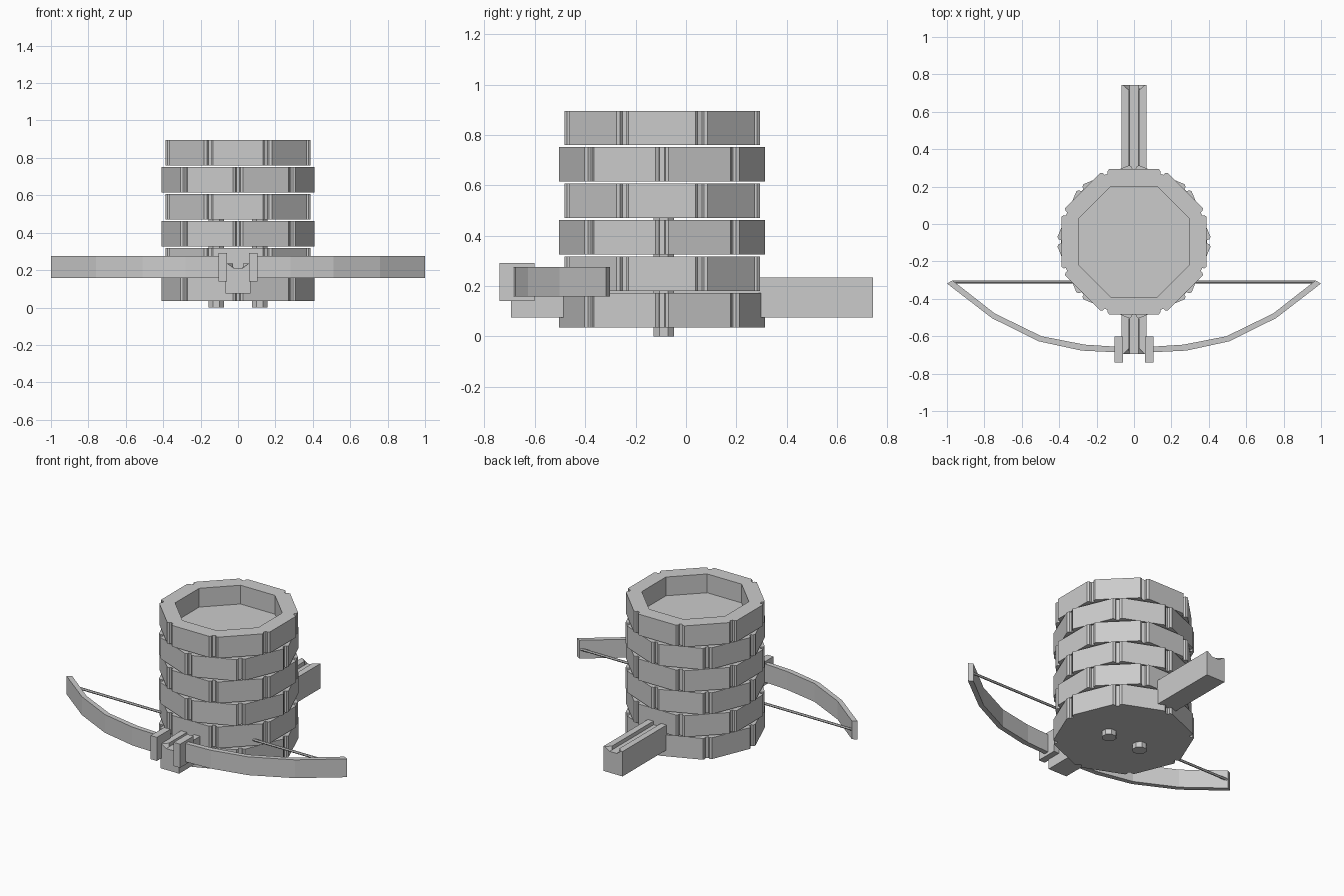
import bpy, bmesh
from math import cos, sin, pi
from mathutils import Vector

if "Cube" in bpy.data.objects:
    bpy.data.objects.remove(bpy.data.objects["Cube"])

CY = -0.095  # tower centre in y


def finish(bm, name):
    bmesh.ops.recalc_face_normals(bm, faces=bm.faces)
    me = bpy.data.meshes.new(name)
    bm.to_mesh(me)
    bm.free()
    ob = bpy.data.objects.new(name, me)
    bpy.context.collection.objects.link(ob)
    return ob


def loft(name, rings):
    """Closed solid through equal-length rings of points, capped at both ends."""
    bm = bmesh.new()
    vs = [[bm.verts.new(p) for p in r] for r in rings]
    n = len(vs[0])
    for a, b in zip(vs, vs[1:]):
        for i in range(n):
            bm.faces.new((a[i], a[(i + 1) % n], b[(i + 1) % n], b[i]))
    bm.faces.new(vs[0])
    bm.faces.new(vs[-1])
    return finish(bm, name)


def prism(name, pts, z0, z1):
    return loft(name, [[(x, y, z) for x, y in pts] for z in (z0, z1)])


def box(name, x0, x1, y0, y1, z0, z1):
    return prism(name, [(x0, y0), (x1, y0), (x1, y1), (x0, y1)], z0, z1)


def octagon(apothem, turn):
    r = apothem / cos(pi / 8)
    return [Vector((r * cos(turn + k * pi / 4), r * sin(turn + k * pi / 4))) for k in range(8)]


def course_outline(apothem, turn):
    """Octagon of blocks with a stepped notch at each corner."""
    c = octagon(apothem, turn)
    out = []
    for i in range(8):
        p = c[i]
        back = (c[i - 1] - p).normalized()
        ahead = (c[(i + 1) % 8] - p).normalized()
        inward = -p.normalized()
        out += [p + back * 0.028, p + back * 0.014 + inward * 0.012,
                p + back * 0.010 + inward * 0.026,
                p + ahead * 0.010 + inward * 0.026,
                p + ahead * 0.014 + inward * 0.012, p + ahead * 0.028]
    return [(v.x, v.y + CY) for v in out]


# stacked stone courses, alternate ones turned by half a block
for k in range(5):
    z0 = 0.035 + 0.145 * k
    prism("stone_course", course_outline(0.388, 0 if k % 2 == 0 else pi / 8), z0, z0 + 0.137)

# top course with an open octagonal well and a floor
bm = bmesh.new()
outer = course_outline(0.388, pi / 8)
inner = [(v.x, v.y + CY) for v in octagon(0.296, pi / 8)]
ZB, ZF, ZT = 0.76, 0.775, 0.896
ob_, ot = [[bm.verts.new((x, y, z)) for x, y in outer] for z in (ZB, ZT)]
ib, it = [[bm.verts.new((x, y, z)) for x, y in inner] for z in (ZF, ZT)]
bm.faces.new(ob_)
bm.faces.new(ib)
for lo, hi in ((ob_, ot), (ib, it)):
    n = len(lo)
    for i in range(n):
        bm.faces.new((lo[i], lo[(i + 1) % n], hi[(i + 1) % n], hi[i]))
for i in range(8):
    j = (i + 1) % 8
    bm.faces.new([it[i]] + [ot[i * 6 + m] for m in (3, 4, 5)] + [ot[j * 6 + m] for m in (0, 1, 2)] + [it[j]])
    bm.faces.new((it[i], ot[i * 6 + 2], ot[i * 6 + 3]))
finish(bm, "top_course")

# pegs under the tower and in the lower joints
for s in (-1, 1):
    for z0, z1 in ((0, 0.05), (0.16, 0.19), (0.305, 0.335), (0.45, 0.48)):
        pts = [(s * 0.116 + 0.044 * cos((k + .5) * pi / 4), -0.088 + 0.044 * sin((k + .5) * pi / 4))
               for k in range(8)]
        prism("peg", pts, z0, z1)


# crossbow stock with a groove that flares at both ends
def stock_ring(y, g):
    return [(-0.067, y, 0.075), (0.067, y, 0.075), (0.067, y, 0.235), (g, y, 0.235),
            (0.025, y, 0.212), (-0.025, y, 0.212), (-g, y, 0.235), (-0.067, y, 0.235)]


loft("stock", [stock_ring(-0.695, 0.058), stock_ring(-0.665, 0.027),
               stock_ring(0.715, 0.027), stock_ring(0.742, 0.058)])

# bow limbs and the clamps that hold them
front = [(0.066, -0.687), (0.11, -0.685), (0.28, -0.677), (0.51, -0.627), (0.76, -0.503), (1.0, -0.318)]
rear = [(0.97, -0.302), (0.745, -0.478), (0.495, -0.6), (0.265, -0.645), (0.11, -0.655), (0.066, -0.655)]
for s, side in ((-1, "left"), (1, "right")):
    prism(side + "_bow_limb", [(s * x, y) for x, y in front + rear], 0.158, 0.276)
    box(side + "_clamp", *sorted((s * 0.06, s * 0.105)), -0.74, -0.602, 0.14, 0.292)

# bow string
ring = [(0.008 * cos(k * pi / 3), 0.008 * sin(k * pi / 3)) for k in range(6)]
loft("bow_string", [[(x, -0.31 + a, 0.217 + b) for a, b in ring] for x in (-0.972, 0.972)])
